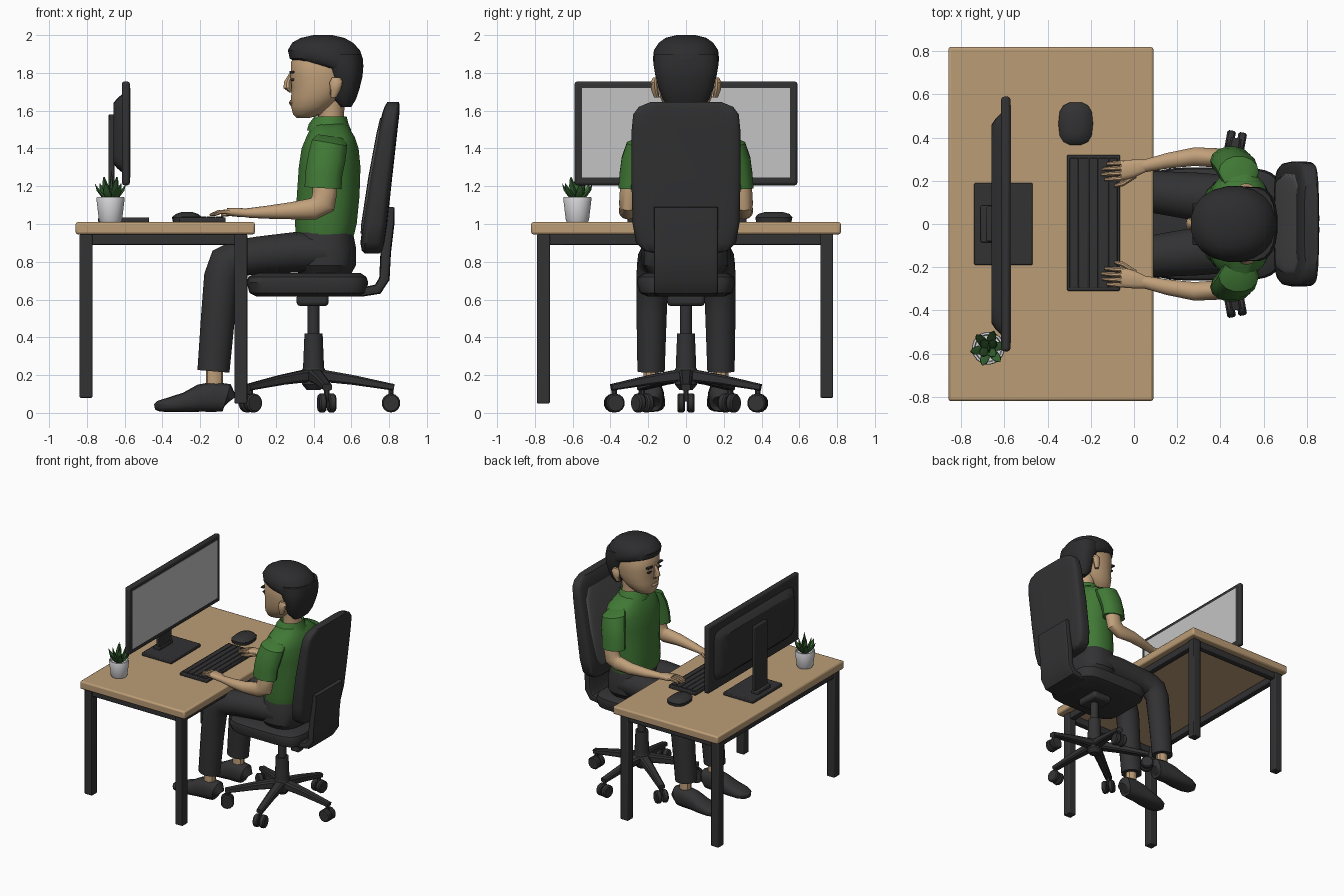
import bpy, bmesh, math
from mathutils import Vector

def material(name, r, g, b):
    m = bpy.data.materials.new(name)
    m.diffuse_color = (r, g, b, 1)
    return m

DARK = material("charcoal", 0.032, 0.032, 0.034)
BLACK = material("hair_black", 0.026, 0.026, 0.028)
WOOD = material("oak", 0.50, 0.335, 0.18)
SKIN = material("skin", 0.53, 0.35, 0.195)
GREEN = material("shirt_green", 0.052, 0.19, 0.036)
LEAF = material("leaf_green", 0.035, 0.12, 0.03)
SCREEN = material("screen_grey", 0.55, 0.55, 0.55)
POT = material("pot_white", 0.68, 0.68, 0.70)
PAD = material("pad_grey", 0.09, 0.09, 0.09)

def finish(bm, name, mat, bevel=0):
    bmesh.ops.recalc_face_normals(bm, faces=bm.faces)
    me = bpy.data.meshes.new(name)
    bm.to_mesh(me)
    bm.free()
    me.materials.append(mat)
    ob = bpy.data.objects.new(name, me)
    bpy.context.collection.objects.link(ob)
    if bevel:
        b = ob.modifiers.new("bevel", 'BEVEL')
        b.width, b.segments = bevel, 2
    bpy.ops.object.select_all(action='DESELECT')
    ob.select_set(True)
    bpy.context.view_layer.objects.active = ob
    bpy.ops.object.shade_smooth_by_angle(angle=math.radians(35))
    return ob

def box(name, lo, hi, mat, bevel=0.006):
    bm = bmesh.new()
    bmesh.ops.create_cube(bm, size=1)
    for v in bm.verts:
        v.co = [(a + b) / 2 + c * (b - a) for a, b, c in zip(lo, hi, v.co)]
    return finish(bm, name, mat, bevel)

def loft(name, pts, mat, n=14, power=2, axis=None, side=(0, 1, 0)):
    """Skin rings given as (x, y, z, half width along side, half depth)."""
    bm, rings = bmesh.new(), []
    P = [Vector(p[:3]) for p in pts]
    sd = Vector(side)
    for i, p in enumerate(pts):
        if axis:
            t = Vector(axis)
        else:
            a, b = P[max(i - 1, 0)], P[min(i + 1, len(P) - 1)]
            t = (b - a).normalized()
        nrm = t.cross(sd).normalized()
        ring = []
        for k in range(n):
            ang = 2 * math.pi * (k + 0.5) / n
            c, s = math.cos(ang), math.sin(ang)
            c = math.copysign(abs(c) ** (2 / power), c)
            s = math.copysign(abs(s) ** (2 / power), s)
            ring.append(bm.verts.new(P[i] + sd * c * p[3] + nrm * s * p[4]))
        rings.append(ring)
    for a, b in zip(rings, rings[1:]):
        for k in range(n):
            bm.faces.new((a[k], a[(k + 1) % n], b[(k + 1) % n], b[k]))
    bm.faces.new(rings[0])
    bm.faces.new(rings[-1])
    return finish(bm, name, mat)

UP = (0, 0, 1)

def stack(name, rows, mat, y=0, **kw):
    """Horizontal rings given as (z, x min, x max, half width in y)."""
    return loft(name, [((a + b) / 2, y, z, w, (b - a) / 2) for z, a, b, w in rows], mat, axis=UP, **kw)

# Desk
box("desk_top", (-0.86, -0.82, 0.945), (0.09, 0.82, 1.01), WOOD, 0.012)
for x, y, z in ((-0.805, -0.755, 0.08), (0.015, -0.755, 0.05), (-0.805, 0.745, 0.08), (0.015, 0.745, 0.08)):
    box("desk_leg", (x - 0.034, y - 0.034, z), (x + 0.034, y + 0.034, 0.945), DARK)
for y in (-0.755, 0.745):
    box("desk_side_rail", (-0.80, y - 0.025, 0.89), (0.02, y + 0.025, 0.945), DARK)
for x in (-0.805, 0.015):
    box("desk_long_rail", (x - 0.025, -0.75, 0.89), (x + 0.025, 0.74, 0.945), DARK)

# Monitor
box("monitor_panel", (-0.615, -0.59, 1.205), (-0.572, 0.59, 1.755), DARK, 0.014)
box("monitor_screen", (-0.58, -0.55, 1.245), (-0.569, 0.55, 1.72), SCREEN, 0)
loft("monitor_back", [(-0.61, 0, 1.48, 0.52, 0.21), (-0.64, 0, 1.48, 0.49, 0.185),
     (-0.66, 0, 1.48, 0.46, 0.16)], DARK, n=28, power=10, axis=(1, 0, 0))
box("monitor_neck", (-0.685, -0.08, 1.02), (-0.655, 0.08, 1.58), DARK)
box("neck_foot", (-0.71, -0.085, 1.02), (-0.65, 0.085, 1.06), DARK)
box("monitor_base", (-0.74, -0.19, 1.008), (-0.47, 0.19, 1.035), DARK)

# Keyboard and mouse
box("keyboard", (-0.31, -0.31, 1.008), (-0.065, 0.32, 1.035), DARK)
for i in range(5):
    x = -0.298 + i * 0.045
    box("key_row", (x, -0.295, 1.03), (x + 0.041, 0.305, 1.041), DARK, 0.003)
stack("mouse", [(1.01, -0.345, -0.195, 0.095), (1.035, -0.35, -0.19, 0.1), (1.053, -0.33, -0.21, 0.085),
      (1.063, -0.30, -0.24, 0.05)], DARK, y=0.465, power=2.8)

# Potted succulent
px, py = -0.675, -0.575
stack("pot", [(1.008, px - .055, px + .055, .055), (1.02, px - .062, px + .062, .062),
      (1.135, px - .076, px + .076, .076), (1.142, px - .073, px + .073, .073),
      (1.142, px - .064, px + .064, .064), (1.12, px - .06, px + .06, .06)], POT, y=py, n=20)
for count, reach, top, turn in ((6, 0.085, 1.215, 0.2), (4, 0.05, 1.25, 0.7), (1, 0.006, 1.285, 0)):
    for i in range(count):
        a = turn + 2 * math.pi * i / count
        dx, dy = math.cos(a), math.sin(a)
        row = [(px + dx * reach * f, py + dy * reach * f, 1.115 + (top - 1.115) * h, w, w * 0.4)
               for f, h, w in ((0.1, 0, 0.01), (0.5, 0.35, 0.024), (0.8, 0.65, 0.019), (1, 1, 0.001))]
        loft("plant_leaf", row, LEAF, n=6, side=(-dy, dx, 0))

# Chair base
for name, rows in (("chair_hub", [(0.12, 0.035), (0.15, 0.06), (0.23, 0.06), (0.25, 0.05)]),
                   ("gas_lift_sleeve", [(0.23, 0.056), (0.42, 0.048)]),
                   ("gas_lift_rod", [(0.40, 0.032), (0.58, 0.032)])):
    stack(name, [(z, 0.40 - r, 0.40 + r, r) for z, r in rows], DARK)
box("seat_mount", (0.31, -0.10, 0.565), (0.48, 0.10, 0.63), DARK, 0.02)
for x, y in ((0.81, 0), (0.47, 0.38), (0.47, -0.38), (0.065, 0.23), (0.065, -0.23)):
    d = Vector((x - 0.40, y, 0)).normalized()
    sd = (-d.y, d.x, 0)
    row = [(0.40 + (x - 0.40) * f, y * f, z, w, h)
           for f, z, w, h in ((0.05, 0.20, 0.04, 0.035), (0.5, 0.175, 0.032, 0.027), (1.04, 0.135, 0.026, 0.018))]
    loft("chair_spoke", row, DARK, n=8, power=4, side=sd)
    stack("caster_stem", [(0.06, x - .015, x + .015, .015), (0.14, x - .015, x + .015, .015)], DARK, y=y, n=8)
    for s in (-1, 1):
        c = Vector((x, y, 0.052)) + Vector(sd) * s * 0.026
        u = Vector(sd)
        loft("caster_wheel", [(*(c + u * o), r, r) for o, r in ((-.02, .042), (-.012, .05), (.012, .05), (.02, .042))],
             DARK, axis=sd, side=d)

# Chair seat and backrest
stack("seat", [(0.615, 0.10, 0.64, 0.20), (0.635, 0.06, 0.68, 0.245), (0.69, 0.045, 0.69, 0.262),
      (0.72, 0.055, 0.68, 0.255), (0.74, 0.09, 0.65, 0.22)], DARK, n=32, power=5)
loft("back_bracket", [(0.45, 0, .64, .15, .022), (0.66, 0, .64, .165, .024), (0.74, 0, .655, .17, .028),
     (0.775, 0, .71, .17, .028), (0.782, 0, .85, .17, .028), (0.80, 0, 1.0, .17, .028),
     (0.808, 0, 1.09, .17, .022)], DARK, n=24, power=8)
stack("backrest", [(0.845, .67, .75, .17), (0.86, .655, .765, .225), (0.90, .648, .775, .265),
      (1.0, .66, .79, .283), (1.25, .698, .817, .29), (1.5, .745, .845, .288), (1.58, .762, .854, .28),
      (1.62, .775, .856, .25), (1.645, .79, .853, .19)], DARK, n=32, power=5)
stack("backrest_pad", [(0.95, .649, .70, .17), (1.0, .652, .70, .21), (1.25, .69, .74, .235),
      (1.48, .733, .78, .23), (1.56, .752, .80, .18)], PAD, n=24, power=5)

# Shirt and trousers
stack("shirt_body", [(0.94, .305, .615, .205), (1.0, .30, .63, .215), (1.15, .31, .645, .22),
      (1.3, .32, .65, .235), (1.40, .335, .64, .25), (1.46, .36, .62, .235), (1.50, .38, .595, .17),
      (1.53, .40, .575, .11)], GREEN, n=20, power=2.4)
stack("shirt_collar", [(1.495, .365, .60, .135), (1.53, .375, .585, .115), (1.57, .405, .575, .095),
      (1.55, .42, .56, .085)], GREEN)
stack("trouser_seat", [(0.735, .32, .60, .19), (0.78, .29, .625, .225), (0.88, .29, .625, .225),
      (0.965, .31, .608, .20)], DARK, n=20, power=2.6)
for s in (-1, 1):
    loft("trouser_leg", [(.48, s * .11, .85, .115, .10), (.3, s * .125, .85, .115, .107),
         (.12, s * .145, .835, .102, .10), (0, s * .16, .82, .095, .098), (-.055, s * .17, .79, .09, .105),
         (-.085, s * .178, .72, .087, .095), (-.105, s * .182, .52, .082, .09), (-.13, s * .185, .22, .074, .085)], DARK)
    # Ankles and shoes
    stack("ankle", [(0.10, -.17, -.08, .04), (0.24, -.17, -.08, .042)], SKIN, y=s * .185, n=10)
    loft("shoe", [(-.045, s * .183, .06, .04, .045), (-.06, s * .183, .08, .062, .075), (-.13, s * .184, .085, .068, .08),
         (-.20, s * .186, .078, .07, .073), (-.28, s * .188, .056, .078, .052), (-.37, s * .19, .042, .076, .038),
         (-.42, s * .19, .036, .055, .029), (-.442, s * .19, .032, .02, .015)], DARK, power=2.6)
    # Arms: shirt sleeve, bare arm, palm and fingers
    o = 0.012 if s > 0 else -0.012
    loft("shirt_sleeve", [(.49, s * .19, 1.465, .05, .07), (.485, s * .24, 1.43, .075, .095), (.47, s * .27, 1.35, .072, .10),
         (.455, s * .285, 1.27, .068, .098), (.45, s * .292, 1.19, .068, .098)], GREEN)
    loft("arm", [(.46, s * .29, 1.26, .05, .065), (.46, s * .30, 1.17, .052, .065), (.45, s * .305, 1.11, .05, .07),
         (.40, s * .305, 1.08, .046, .058), (.28, s * .30 + o, 1.07, .044, .045), (.15, s * .28 + o, 1.062, .037, .034),
         (.04, s * .255 + o, 1.058, .03, .024)], SKIN)
    loft("palm", [(.05, s * .256 + o, 1.058, .03, .022), (0, s * .245 + o, 1.062, .042, .024),
         (-.06, s * .235 + o, 1.064, .048, .02)], SKIN, power=2.6)
    for i, length in enumerate((.075, .09, .085, .065)):
        y = s * (.20 + i * .024) + o
        loft("finger", [(-.045, y, 1.065, .012, .014), (-.06 - length / 2, y - s * .003, 1.063, .011, .011),
             (-.06 - length, y - s * .006, 1.047, .008, .007)], SKIN, n=8)
    loft("thumb", [(.01, s * .215 + o, 1.058, .015, .015), (-.05, s * .175 + o, 1.053, .013, .013),
         (-.09, s * .165 + o, 1.046, .008, .008)], SKIN, n=8)

# Head
stack("neck", [(1.49, .42, .57, .08), (1.58, .425, .56, .075), (1.66, .42, .57, .08)], SKIN)
stack("head", [(1.562, .31, .38, .04), (1.578, .292, .44, .08), (1.62, .28, .50, .115), (1.67, .28, .55, .138),
      (1.73, .282, .59, .148), (1.78, .276, .60, .152), (1.86, .28, .60, .152), (1.93, .33, .58, .12)],
      SKIN, n=20, power=2.3)
loft("nose", [(.285, 0, 1.80, .012, .012), (.265, 0, 1.755, .02, .02), (.262, 0, 1.72, .03, .022),
     (.285, 0, 1.695, .02, .012)], SKIN, n=10, axis=UP)
loft("lips", [(.284, 0, 1.628, .03, .008), (.281, 0, 1.642, .045, .012), (.284, 0, 1.656, .03, .008)], SKIN, n=10, axis=UP)
for s in (-1, 1):
    loft("ear", [(.505, s * .155, 1.67, .015, .016), (.515, s * .165, 1.71, .02, .028), (.52, s * .168, 1.75, .02, .035),
         (.52, s * .163, 1.775, .012, .022)], SKIN, n=10, axis=UP)
    box("eye", (.278, s * .062 - .02, 1.758), (.298, s * .062 + .02, 1.770), BLACK, 0.004)
    box("eyebrow", (.272, s * .065 - .032, 1.798), (.298, s * .065 + .032, 1.810), BLACK, 0.004)

# Hair: nape and crown
stack("hair_back", [(1.62, .54, .60, .09), (1.66, .50, .625, .125), (1.72, .495, .645, .145), (1.78, .475, .66, .163),
      (1.84, .45, .665, .173), (1.90, .43, .655, .17)], BLACK, n=20, power=2.5)
stack("hair_crown", [(1.825, .43, .655, .165), (1.85, .33, .663, .174), (1.875, .272, .663, .177), (1.92, .262, .648, .172),
      (1.96, .285, .61, .145), (1.985, .33, .565, .11), (2.0, .40, .50, .05)], BLACK, n=20, power=2.2)
